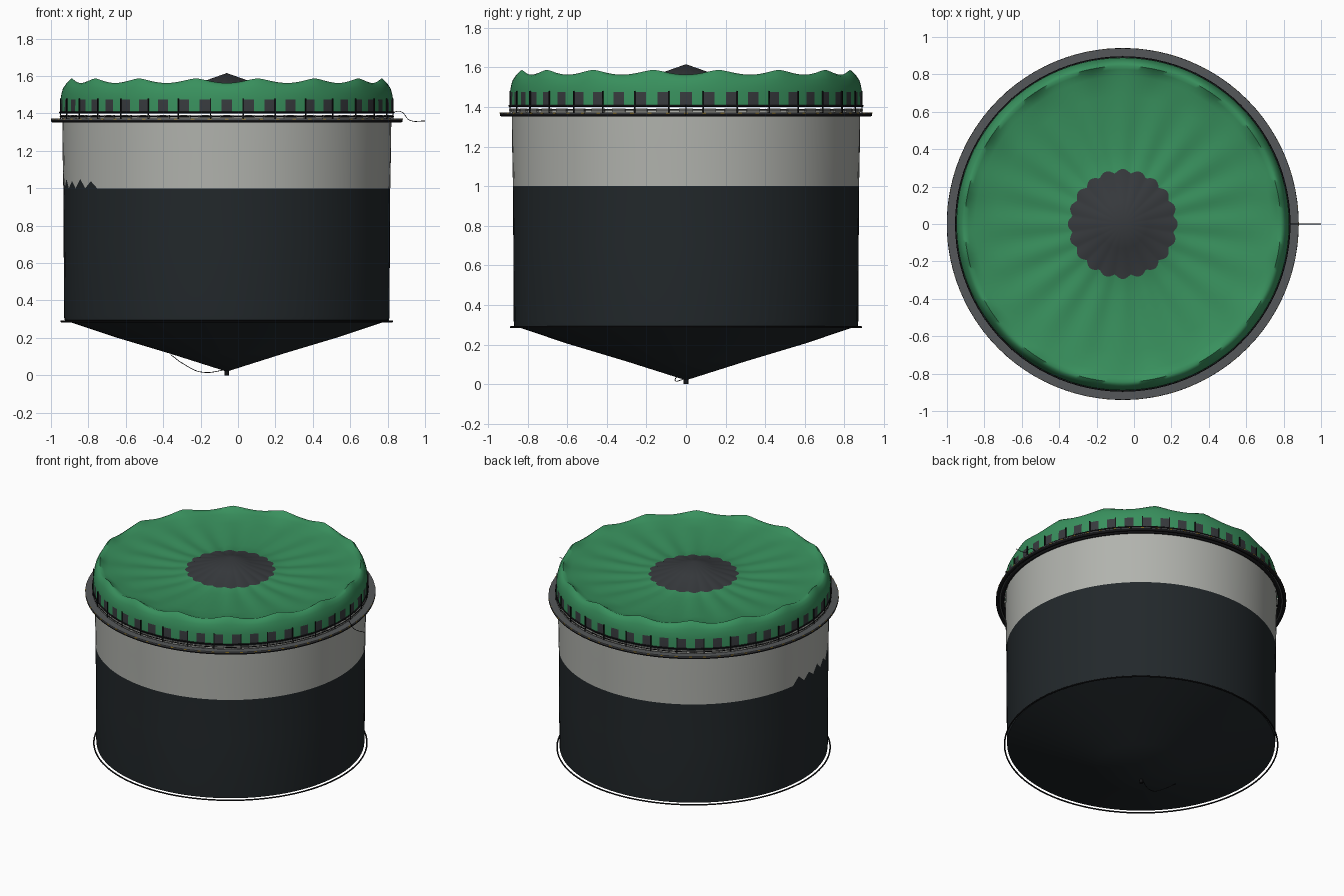
import bpy, bmesh
from math import sin, cos, pi, tau, radians

if "Cube" in bpy.data.objects:
    bpy.data.objects.remove(bpy.data.objects["Cube"])

CX = -0.06  # the round pen sits slightly left of centre; a tow rope balances it


def mat(name, c):
    m = bpy.data.materials.new(name)
    m.diffuse_color = (*c, 1)
    m.use_nodes = True
    m.node_tree.nodes["Principled BSDF"].inputs["Base Color"].default_value = m.diffuse_color
    return m


NET = mat("dark_net", (0.016, 0.021, 0.024))
PALE = mat("pale_net", (0.44, 0.45, 0.42))
GREEN = mat("green_cover", (0.04, 0.28, 0.11))
GREY = mat("dark_grey", (0.038, 0.042, 0.047))
BLACK = mat("black", (0.007, 0.007, 0.008))
DECK = mat("deck", (0.09, 0.095, 0.1))
YELLOW = mat("yellow", (0.5, 0.3, 0.03))


def finish(name, bm, mats, angle=40):
    me = bpy.data.meshes.new(name)
    bm.to_mesh(me)
    bm.free()
    for m in mats:
        me.materials.append(m)
    ob = bpy.data.objects.new(name, me)
    bpy.context.collection.objects.link(ob)
    bpy.ops.object.select_all(action='DESELECT')
    ob.select_set(True)
    bpy.context.view_layer.objects.active = ob
    if angle:
        bpy.ops.object.shade_smooth_by_angle(angle=radians(angle))
    return ob


def revolve(name, rows, seg, mats, pick=lambda i, j: 0, closed=False, angle=40):
    """rows: functions of angle giving (radius, z), listed bottom/outside first."""
    bm = bmesh.new()
    grid = []
    for row in rows:
        ring = []
        for j in range(seg):
            a = tau * j / seg
            r, z = row(a)
            ring.append(bm.verts.new((CX + r * cos(a), r * sin(a), z)))
        grid.append(ring)
    n = len(rows)
    for i in range(n if closed else n - 1):
        lo, hi = grid[i], grid[(i + 1) % n]
        for j in range(seg):
            k = (j + 1) % seg
            f = bm.faces.new((lo[j], lo[k], hi[k], hi[j]))
            f.material_index = pick(i, j)
    bmesh.ops.remove_doubles(bm, verts=bm.verts, dist=1e-5)
    return finish(name, bm, mats, angle)


def const(r, z):
    return lambda a: (r, z)


def pipe(name, r, z, t, m, seg=96):
    rows = [const(r + t * cos(tau * k / 8), z + t * sin(tau * k / 8)) for k in range(8)]
    return revolve(name, rows, seg, [m], closed=True, angle=60)


def rope(name, pts, t, m):
    cu = bpy.data.curves.new(name, 'CURVE')
    cu.dimensions = '3D'
    cu.bevel_depth = t
    cu.bevel_resolution = 1
    cu.resolution_u = 6
    s = cu.splines.new('BEZIER')
    s.bezier_points.add(len(pts) - 1)
    for p, co in zip(s.bezier_points, pts):
        p.co = co
        p.handle_left_type = p.handle_right_type = 'AUTO'
    cu.materials.append(m)
    ob = bpy.data.objects.new(name, cu)
    bpy.context.collection.objects.link(ob)


# Net bag: conical floor, dark wall, pale upper band with a torn patch of teeth
def seam(a):
    j = round(a / tau * 96)
    return (0.874, 1.05 - 0.012 * (j % 4 == 1) if 47 <= j <= 57 and j % 2 else 1.0)


revolve("net_bag", [const(0, 0.02), const(0.3, 0.115), const(0.6, 0.205), const(0.868, 0.295),
                    const(0.87, 0.32), const(0.872, 0.7), seam, const(0.878, 1.2), const(0.88, 1.39)],
        96, [NET, PALE], lambda i, j: int(i >= 6), angle=30)
pipe("sinker_ring", 0.885, 0.288, 0.005, BLACK)

# Small weight under the floor tip
bm = bmesh.new()
bmesh.ops.create_cone(bm, cap_ends=True, segments=12, radius1=0.012, radius2=0.012, depth=0.03)
bmesh.ops.translate(bm, verts=bm.verts, vec=(CX, 0, 0.015))
finish("bottom_weight", bm, [BLACK])


# Cover: skirt with windows, rounded shoulder with 16 peaks, radial folds, raised centre
def shoulder(r, z, amp):
    return lambda a: (r, z - amp * abs(cos(8 * a)) ** 1.3)


def fold(r, z, amp):
    return lambda a: (r, z + amp * cos(20 * a))


def centre_edge(a):
    return (0.272 + 0.022 * abs(cos(10 * a)), 1.528)


def cover_color(i, j):
    if i == 0:
        return int(j % 4 in (0, 3))
    return int(i >= 11)


revolve("cover", [const(0.89, 1.4), const(0.889, 1.475), const(0.884, 1.505),
                  shoulder(0.876, 1.54, 0.006), shoulder(0.862, 1.572, 0.018),
                  shoulder(0.845, 1.588, 0.025), shoulder(0.825, 1.568, 0.012),
                  const(0.79, 1.55), fold(0.68, 1.535, 0.003), fold(0.5, 1.525, 0.005),
                  fold(0.38, 1.522, 0.004), centre_edge, const(0.13, 1.57), const(0, 1.616)],
        192, [GREEN, GREY], cover_color, angle=60)

# Floating collar: two pipes with a deck between, yellow edge marks
pipe("outer_float", 0.93, 1.362, 0.011, BLACK)
pipe("inner_float", 0.898, 1.362, 0.011, BLACK)
revolve("deck", [const(0.94, 1.366), const(0.94, 1.373), const(0.892, 1.373), const(0.892, 1.366)],
        96, [DECK], closed=True)
pipe("handrail", 0.892, 1.405, 0.005, BLACK)
pipe("lower_rail", 0.892, 1.385, 0.003, BLACK)


def blocks(name, count, r, z, size, m, shift=0.0):
    bm = bmesh.new()
    for k in range(count):
        a = tau * (k + shift) / count
        vs = bmesh.ops.create_cube(bm, size=1)["verts"]
        for v in vs:
            x, y = r + v.co.x * size[0], v.co.y * size[1]
            v.co = (CX + x * cos(a) - y * sin(a), x * sin(a) + y * cos(a), z + v.co.z * size[2])
    finish(name, bm, [m], 0)


blocks("rail_posts", 32, 0.893, 1.425, (0.006, 0.006, 0.11), BLACK, 0.5)
blocks("net_ties", 48, 0.886, 1.383, (0.012, 0.07, 0.016), PALE)
blocks("edge_marks", 64, 0.939, 1.37, (0.004, 0.02, 0.006), YELLOW)

# Ropes: towing line at the right, slack line below the floor
rope("tow_rope", [(0.825, 0, 1.405), (0.87, 0, 1.41), (0.92, 0, 1.363), (0.999, 0, 1.36)], 0.002, BLACK)
rope("floor_rope", [(-0.36, -0.01, 0.11), (-0.29, -0.035, 0.06), (-0.2, -0.055, 0.018),
                    (-0.06, 0, 0.03)], 0.002, BLACK)
